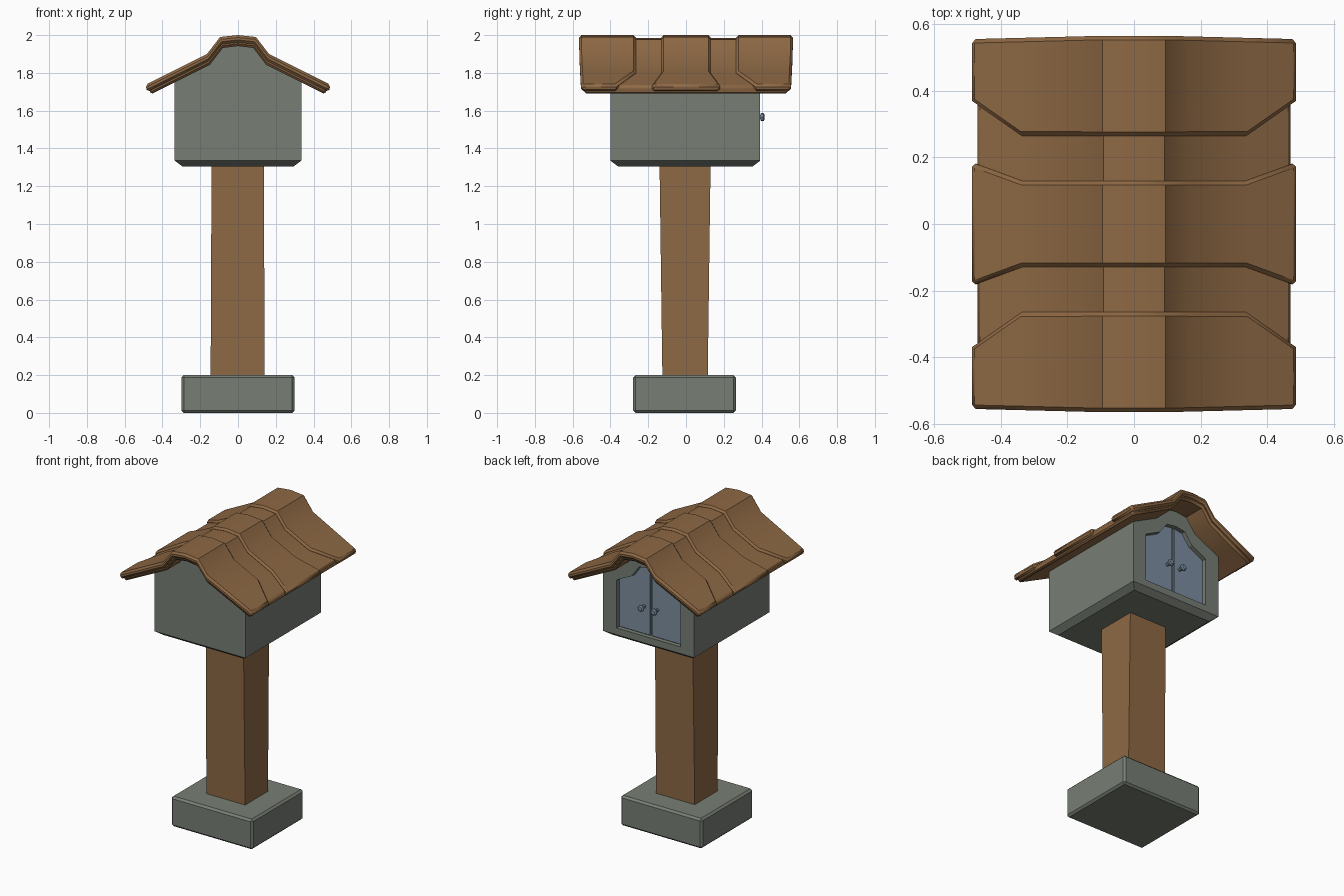
import bpy, bmesh, math

if "Cube" in bpy.data.objects:
    bpy.data.objects.remove(bpy.data.objects["Cube"])


def material(name, rgb):
    m = bpy.data.materials.new(name)
    m.diffuse_color = (*rgb, 1)
    m.use_nodes = True
    m.node_tree.nodes["Principled BSDF"].inputs["Base Color"].default_value = m.diffuse_color
    return m


STONE = material("grey stone", (0.185, 0.207, 0.175))
WOOD = material("brown wood", (0.27, 0.14, 0.058))
BLUE = material("blue paint", (0.2, 0.27, 0.35))


def make(name, verts, faces, mat, bevel=0.0, smooth=False):
    me = bpy.data.meshes.new(name)
    me.from_pydata(verts, [], faces)
    bm = bmesh.new()
    bm.from_mesh(me)
    bmesh.ops.recalc_face_normals(bm, faces=bm.faces)
    bm.to_mesh(me)
    bm.free()
    me.materials.append(mat)
    ob = bpy.data.objects.new(name, me)
    bpy.context.collection.objects.link(ob)
    if smooth:
        bpy.ops.object.select_all(action='DESELECT')
        ob.select_set(True)
        bpy.context.view_layer.objects.active = ob
        bpy.ops.object.shade_smooth_by_angle(angle=math.radians(35))
    if bevel:
        b = ob.modifiers.new("bevel", 'BEVEL')
        b.width = bevel
        b.segments = 1
        b.limit_method = 'ANGLE'
        b.angle_limit = math.radians(62)
    return ob


def loft(name, rings, mat, **kw):
    """Join rings of equal length and cap both ends."""
    n = len(rings[0])
    verts = [v for r in rings for v in r]
    faces = [tuple(range(n)), tuple(range((len(rings) - 1) * n, len(rings) * n))]
    for k in range(len(rings) - 1):
        for i in range(n):
            j = (i + 1) % n
            faces.append((k * n + i, k * n + j, k * n + n + j, k * n + n + i))
    return make(name, verts, faces, mat, **kw)


def rect(x0, x1, y0, y1, z):
    return [(x0, y0, z), (x1, y0, z), (x1, y1, z), (x0, y1, z)]


def extrude(name, poly, y0, y1, mat, **kw):
    return loft(name, [[(x, y, z) for x, z in poly] for y in (y0, y1)], mat, **kw)


def mirrored(half):
    """Complete a right half profile (first point lies on x = 0)."""
    return [(-x, z) for x, z in reversed(half[1:])] + half


# plinth and post
loft("plinth", [rect(-.3, .3, -.28, .265, 0), rect(-.3, .3, -.28, .265, .2)],
     STONE, bevel=.013)
loft("post", [rect(-.145, .14, -.125, .115, .19), rect(-.14, .138, -.14, .13, 1.31)], WOOD)

# house box with gable top, chamfered floor and arched recess at the back
gable = [(0, 1.955), (.09, 1.94), (.155, 1.855), (.335, 1.755), (.335, 1.335)]
box = extrude("house_box", mirrored(gable), -.4, .393, STONE)
loft("house_floor", [rect(-.295, .295, -.36, .353, 1.305),
                     rect(-.335, .335, -.4, .393, 1.335)], STONE)
arch = [(0, 1.84), (.07, 1.83), (.125, 1.755), (.235, 1.7), (.235, 1.38)]
cutter = extrude("recess_cutter", mirrored(arch), .355, .5, STONE)
cutter.hide_render = True
cutter.hide_viewport = True
cut = box.modifiers.new("recess", 'BOOLEAN')
cut.object = cutter
cut.operation = 'DIFFERENCE'
cut.solver = 'EXACT'


# doors and knobs
def knob(name, x, z):
    rings = []
    for y, r in ((.36, .011), (.395, .011), (.395, .019), (.402, .022),
                 (.41, .022), (.416, .014)):
        rings.append([(x + r * math.cos(a * math.pi / 4), y, z + r * math.sin(a * math.pi / 4))
                      for a in range(8)])
    loft(name, rings, BLUE)


for side, s in (("left", 1), ("right", -1)):
    panel = [(s * max(x, .005), z) for x, z in arch] + [(s * .005, 1.38)]
    extrude(side + "_door", panel, .35, .368, BLUE, bevel=.004)
    knob(side + "_knob", s * .048, 1.566)


# roof: curved sheets whose ends follow y limits that vary with x
def roof_sheet(name, tip, top, bottom, ylow, yhigh):
    half = [(0, 2.0), (.095, 1.99), (.164, 1.9), (.34, 1.812), (tip, 1.737 + (.49 - tip) * .5)]
    rings = []
    for x, z in mirrored(half):
        a, sg = abs(x), (x > 0) - (x < 0)
        xt, xb = x - sg * .25 * top, x - sg * .25 * bottom
        zt, zb = z - top, z - bottom
        rings.append([(xt, ylow(a), zt), (xt, yhigh(a), zt),
                      (xb, yhigh(a), zb), (xb, ylow(a), zb)])
    loft(name, rings, WOOD, bevel=.012, smooth=True)


def flare(y, spread):
    return lambda a: y + spread * max(0, a - .34) / .15


def end(y):
    return lambda a: y - .01 * max(0, a - .095) / .395


def neg(f):
    return lambda a: -f(a)


roof_sheet("roof_underlay", .477, .014, .058, neg(end(.55)), end(.55))
roof_sheet("roof_middle_tile", .49, 0, .038, neg(flare(.13, .055)), flare(.13, .055))
roof_sheet("roof_back_tile", .49, 0, .038, flare(.265, .105), end(.566))
roof_sheet("roof_front_tile", .49, 0, .038, neg(end(.566)), neg(flare(.265, .105)))
